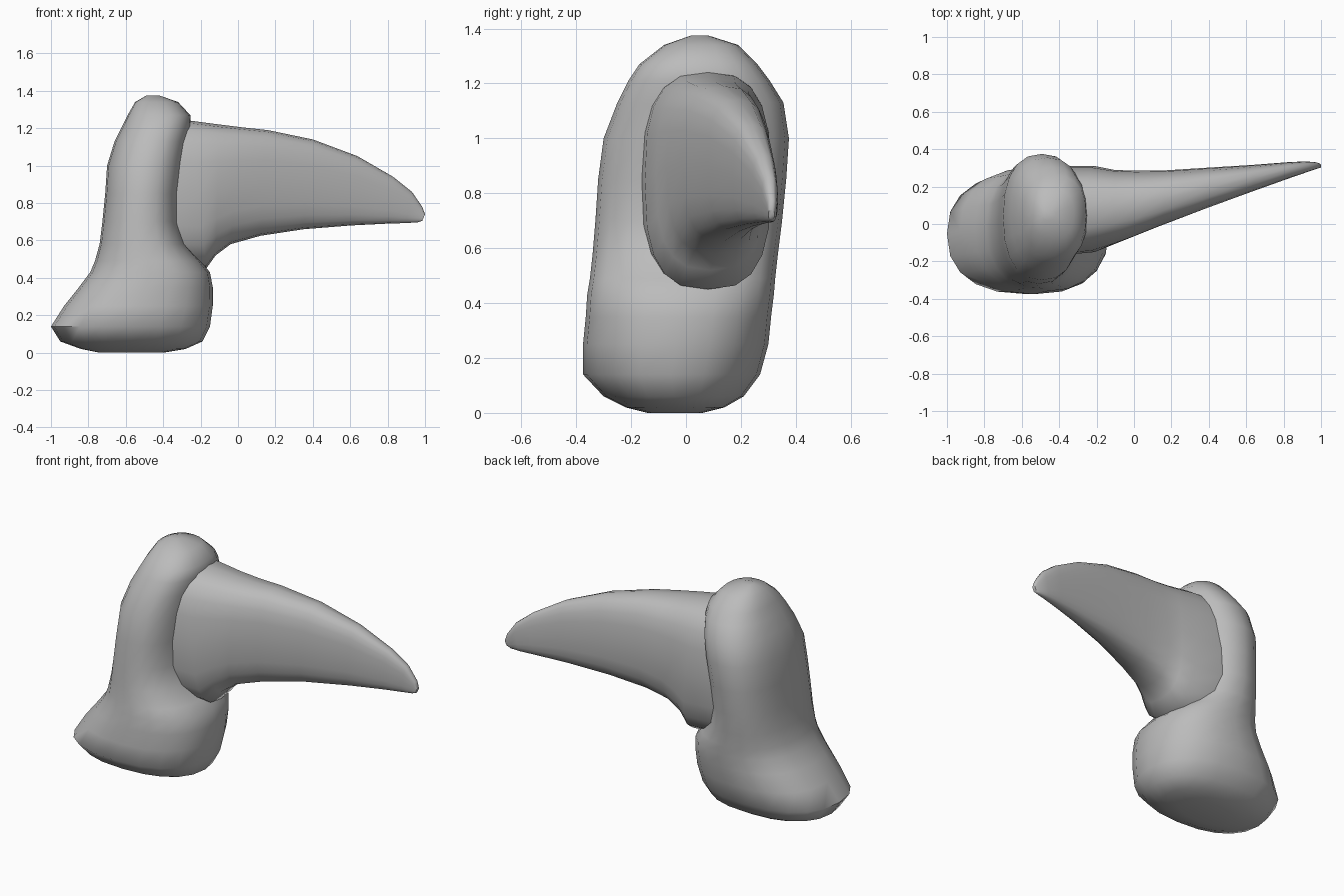
import bpy, bmesh, math
from mathutils import Vector

cube = bpy.data.objects.get("Cube")
if cube:
    bpy.data.objects.remove(cube)

grey = bpy.data.materials.new("mid_grey")
grey.use_nodes = True
colour = (0.5, 0.5, 0.5, 1)
grey.diffuse_color = colour
bsdf = grey.node_tree.nodes["Principled BSDF"]
bsdf.inputs["Base Color"].default_value = colour
bsdf.inputs["Roughness"].default_value = 0.6

SIDES = 20


def signed_power(v, p):
    return math.copysign(abs(v) ** p, v)


def loft(name, rings, power, sharp_angle):
    """Skin rounded-box rings, each given as (centre, half axis u, half axis v)."""
    bm = bmesh.new()
    loops = []
    for centre, u, v in rings:
        loop = []
        for i in range(SIDES):
            a = math.tau * i / SIDES
            loop.append(bm.verts.new(centre + u * signed_power(math.cos(a), 2 / power)
                                     + v * signed_power(math.sin(a), 2 / power)))
        loops.append(loop)
    for low, high in zip(loops, loops[1:]):
        for i in range(SIDES):
            j = (i + 1) % SIDES
            bm.faces.new((low[i], low[j], high[j], high[i]))
    bm.faces.new(loops[0][::-1])
    bm.faces.new(loops[-1])
    bmesh.ops.recalc_face_normals(bm, faces=bm.faces)
    mesh = bpy.data.meshes.new(name)
    bm.to_mesh(mesh)
    bm.free()
    mesh.materials.append(grey)
    obj = bpy.data.objects.new(name, mesh)
    bpy.context.collection.objects.link(obj)
    bpy.ops.object.select_all(action='DESELECT')
    obj.select_set(True)
    bpy.context.view_layer.objects.active = obj
    bpy.ops.object.shade_smooth_by_angle(angle=math.radians(sharp_angle))
    return obj


# Knuckle base: height, x range, y range
base_profile = [
    (0.00, -0.74, -0.40, -0.14, 0.06), (0.02, -0.84, -0.28, -0.22, 0.14),
    (0.06, -0.95, -0.19, -0.30, 0.21), (0.14, -1.00, -0.15, -0.375, 0.27),
    (0.25, -0.93, -0.135, -0.375, 0.30), (0.35, -0.85, -0.135, -0.365, 0.31),
    (0.43, -0.79, -0.15, -0.36, 0.32), (0.49, -0.765, -0.20, -0.35, 0.325),
    (0.58, -0.74, -0.28, -0.34, 0.335), (0.70, -0.725, -0.31, -0.33, 0.35),
    (0.85, -0.71, -0.305, -0.32, 0.365), (1.00, -0.70, -0.285, -0.30, 0.375),
    (1.13, -0.66, -0.265, -0.25, 0.355), (1.21, -0.62, -0.25, -0.21, 0.305),
    (1.27, -0.59, -0.255, -0.17, 0.26), (1.34, -0.55, -0.32, -0.08, 0.19),
    (1.375, -0.49, -0.42, 0.02, 0.08)]
loft("knuckle_base",
     [(Vector(((x0 + x1) / 2, (y0 + y1) / 2, z)),
       Vector(((x1 - x0) / 2, 0, 0)), Vector((0, (y1 - y0) / 2, 0)))
      for z, x0, x1, y0, y1 in base_profile], 2.35, 60)

# Claw blade: top edge x and z, bottom edge x and z, y range
claw_profile = [
    (-0.45, 1.25, -0.40, 0.46, -0.17, 0.31), (-0.25, 1.24, -0.17, 0.45, -0.15, 0.31),
    (-0.10, 1.22, -0.12, 0.52, -0.11, 0.29), (0.02, 1.205, -0.04, 0.58, -0.07, 0.285),
    (0.16, 1.19, 0.12, 0.625, -0.01, 0.285), (0.40, 1.14, 0.35, 0.66, 0.08, 0.30),
    (0.64, 1.05, 0.60, 0.68, 0.17, 0.315), (0.83, 0.94, 0.80, 0.69, 0.24, 0.33),
    (0.93, 0.86, 0.90, 0.693, 0.275, 0.335), (0.985, 0.78, 0.96, 0.697, 0.295, 0.33),
    (1.00, 0.74, 0.985, 0.705, 0.30, 0.322)]
loft("claw_blade",
     [(Vector(((tx + bx) / 2, (y0 + y1) / 2, (tz + bz) / 2)),
       Vector(((tx - bx) / 2, 0, (tz - bz) / 2)), Vector((0, (y1 - y0) / 2, 0)))
      for tx, tz, bx, bz, y0, y1 in claw_profile], 2.8, 60)
